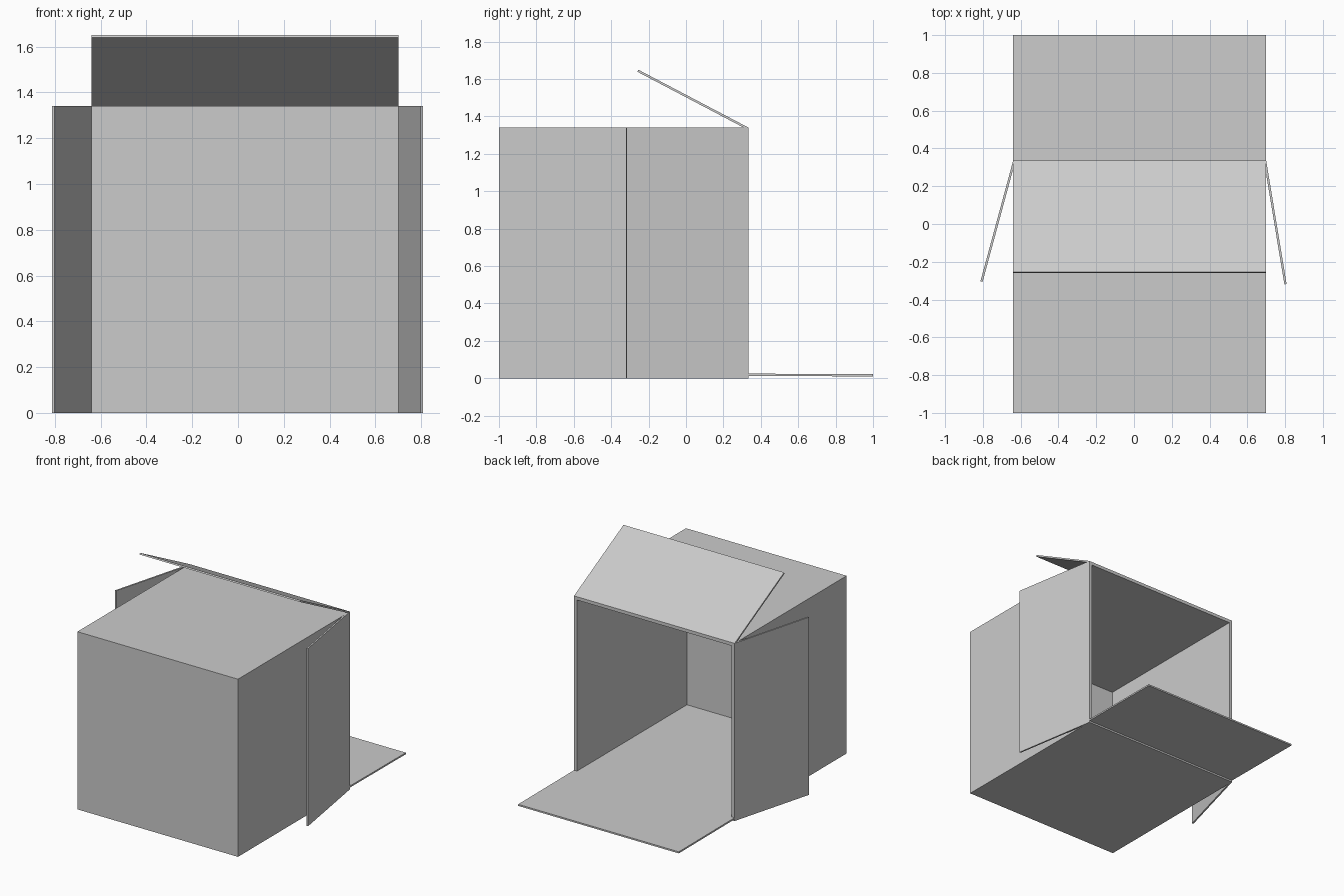
import bpy, bmesh
from mathutils import Vector

if "Cube" in bpy.data.objects:
    bpy.data.objects.remove(bpy.data.objects["Cube"])

X0, X1, Y0, Y1, H = -0.64, 0.70, -1.0, 0.335, 1.34
WALL, CARD = 0.025, 0.012


def block(name, origin, a, b, c):
    """Parallelepiped spanned by three edge vectors."""
    o, a, b, c = (Vector(v) for v in (origin, a, b, c))
    bm = bmesh.new()
    bmesh.ops.create_cube(bm, size=1)
    for v in bm.verts:
        p = v.co + Vector((0.5, 0.5, 0.5))
        v.co = o + a * p.x + b * p.y + c * p.z
    bmesh.ops.recalc_face_normals(bm, faces=bm.faces)
    me = bpy.data.meshes.new(name)
    bm.to_mesh(me)
    bm.free()
    ob = bpy.data.objects.new(name, me)
    bpy.context.collection.objects.link(ob)
    return ob


def flap(name, hinge, tip, width, inward):
    """Thin card from hinge corner to tip, thickened towards 'inward'."""
    hinge, tip, width = Vector(hinge), Vector(tip), Vector(width)
    n = (tip - hinge).cross(width).normalized()
    if n.dot(Vector(inward)) < 0:
        n = -n
    return block(name, hinge, tip - hinge, width, n * CARD)


# Carton body: cube open at the back, thickened inward
body = block("carton_body", (X0, Y0, 0), (X1 - X0, 0, 0), (0, Y1 - Y0, 0), (0, 0, H))
bm = bmesh.new()
bm.from_mesh(body.data)
bmesh.ops.delete(bm, geom=[f for f in bm.faces if f.normal.y > 0.9], context='FACES')
bm.to_mesh(body.data)
bm.free()
mod = body.modifiers.new("thickness", 'SOLIDIFY')
mod.thickness = WALL
mod.offset = -1
mod.use_even_offset = True

# Four opening flaps
across, up = (X1 - X0, 0, 0), (0, 0, H)
flap("bottom_flap", (X0, Y1, WALL), (X0, 1.0, WALL - 0.003), across, (0, 0, -1))
flap("top_flap", (X0, Y1, H), (X0, -0.255, 1.65), across, (0, 0, -1))
flap("left_flap", (X0, Y1, 0), (-0.813, -0.303, 0), up, (1, 0, 0))
flap("right_flap", (X1, Y1, 0), (0.808, -0.318, 0), up, (-1, 0, 0))
